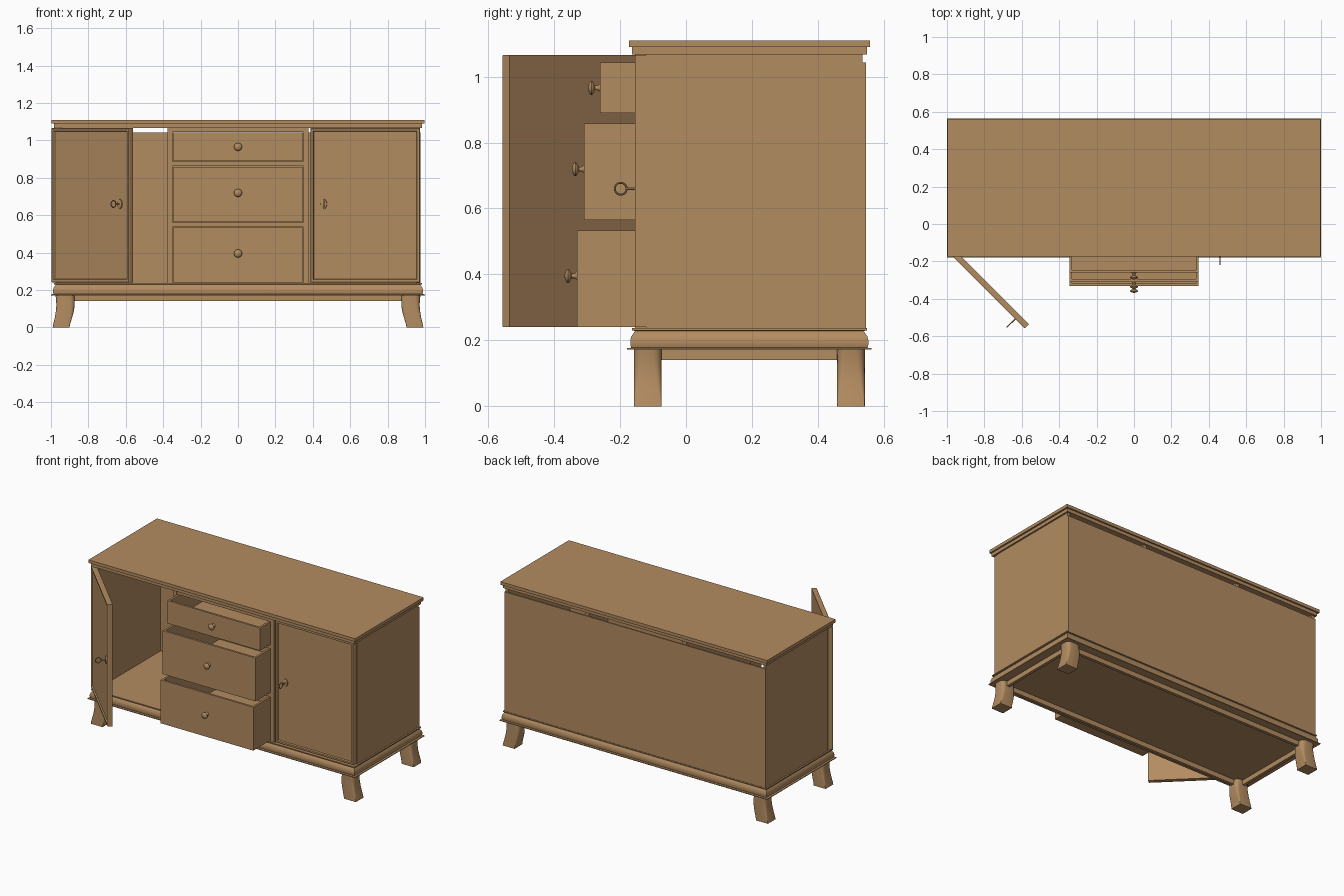
import bpy, bmesh, math
from mathutils import Matrix, Vector

if "Cube" in bpy.data.objects:
    bpy.data.objects.remove(bpy.data.objects["Cube"])

wood = bpy.data.materials.new("warm_brown_wood")
wood.diffuse_color = (0.45, 0.262, 0.119, 1)
wood.use_nodes = True
wood.node_tree.nodes["Principled BSDF"].inputs["Base Color"].default_value = wood.diffuse_color
CY = 0.192          # y centre of the cabinet body


def finish(name, bm, smooth=False, matrix=None):
    bmesh.ops.recalc_face_normals(bm, faces=bm.faces)
    me = bpy.data.meshes.new(name)
    bm.to_mesh(me)
    bm.free()
    me.materials.append(wood)
    ob = bpy.data.objects.new(name, me)
    bpy.context.collection.objects.link(ob)
    if matrix:
        ob.matrix_world = matrix
    if smooth:
        bpy.context.view_layer.objects.active = ob
        bpy.ops.object.select_all(action='DESELECT')
        ob.select_set(True)
        bpy.ops.object.shade_smooth_by_angle(angle=math.radians(40))
    return ob


def add_box(bm, x0, x1, y0, y1, z0, z1):
    m = Matrix.Translation(((x0+x1)/2, (y0+y1)/2, (z0+z1)/2)) @ Matrix.Diagonal((x1-x0, y1-y0, z1-z0, 1))
    return bmesh.ops.create_cube(bm, size=1, matrix=m)['verts']


def box(name, *dims):
    bm = bmesh.new()
    add_box(bm, *dims)
    return finish(name, bm)


def loft(name, rings, smooth=True, matrix=None):
    bm = bmesh.new()
    vs = [[bm.verts.new(p) for p in r] for r in rings]
    n = len(vs[0])
    for a, b in zip(vs, vs[1:]):
        for i in range(n):
            bm.faces.new((a[i], a[(i+1) % n], b[(i+1) % n], b[i]))
    bm.faces.new(vs[0])
    bm.faces.new(vs[-1])
    return finish(name, bm, smooth, matrix)


# Top boards
box("top_board", -0.996, 0.996, CY-0.365, CY+0.366, 1.089, 1.11)
box("top_underboard", -0.985, 0.985, CY-0.356, CY+0.356, 1.067, 1.089)

# Moulded base: (outset beyond body, z)
prof = [(0.023, 0.172), (0.023, 0.177), (0.010, 0.178), (0.013, 0.188), (0.013, 0.200),
        (0.010, 0.212), (0.003, 0.222), (-0.002, 0.229), (0.008, 0.230), (0.008, 0.237)]
loft("base_moulding", [[(sx*(0.976+o), CY+sy*(0.348+o), z)
                        for sx, sy in ((-1, -1), (1, -1), (1, 1), (-1, 1))] for o, z in prof])

# Apron between the legs
for s in (-1, 1):
    box("apron_long", -0.92, 0.92, CY+s*0.305-0.01, CY+s*0.305+0.01, 0.14, 0.173)
    box("apron_short", s*0.93-0.01, s*0.93+0.01, CY-0.315, CY+0.315, 0.14, 0.173)

# Curved legs: rounded at the top, square at the foot
sections = [(0.0, 0.946, 0.045, 0.003), (0.02, 0.942, 0.045, 0.005), (0.05, 0.934, 0.046, 0.01),
            (0.085, 0.926, 0.048, 0.016), (0.12, 0.922, 0.049, 0.022), (0.15, 0.923, 0.05, 0.026),
            (0.175, 0.926, 0.05, 0.028)]


def rounded_rect(cx, cy, hx, hy, r, z):
    pts = []
    for k, (sx, sy) in enumerate(((1, 1), (-1, 1), (-1, -1), (1, -1))):
        for j in range(5):
            a = math.radians(90*k + 22.5*j)
            pts.append((cx+sx*(hx-r)+r*math.cos(a), cy+sy*(hy-r)+r*math.sin(a), z))
    return pts


for sx in (-1, 1):
    for sy in (-1, 1):
        loft("leg", [rounded_rect(sx*c, CY+sy*0.308, h, 0.042, r, z) for z, c, h, r in sections])

# Carcass: sides, dividers, back with a gap at its top
for s in (-1, 1):
    box("side_panel", *sorted((s*0.952, s*0.974)), -0.121, 0.535, 0.236, 1.068)
    box("drawer_divider", *sorted((s*0.35, s*0.378)), -0.155, 0.535, 0.236, 1.068)
box("back_panel", -0.975, 0.975, 0.535, 0.545, 0.236, 1.042)
for z0, z1 in ((0.537, 0.562), (0.862, 0.887), (1.044, 1.068)):
    box("drawer_rail", -0.352, 0.352, -0.153, -0.10, z0, z1)


# Open-topped drawers with turned knobs
knob = [(0.0, 0.013), (0.003, 0.010), (0.008, 0.007), (0.016, 0.007), (0.019, 0.012), (0.022, 0.019),
        (0.026, 0.0215), (0.030, 0.020), (0.034, 0.013), (0.037, 0.004)]
for name, y, z0, z1 in (("top", -0.26, 0.889, 1.042), ("middle", -0.309, 0.565, 0.858),
                        ("bottom", -0.331, 0.241, 0.534)):
    bm = bmesh.new()
    vs = add_box(bm, -0.346, 0.346, y, y+0.6, z0, z1)
    top = max(bm.faces, key=lambda f: f.calc_center_median().z)
    bmesh.ops.inset_region(bm, faces=[top], thickness=0.02)
    cavity = bmesh.ops.extrude_discrete_faces(bm, faces=[top])['faces'][0]
    for v in cavity.verts:
        v.co.z = z0 + 0.015
    finish(name + "_drawer", bm)
    zc = (z0+z1)/2 + (0.008 if name != "top" else 0)
    loft(name + "_knob", [[(r*math.cos(i*math.tau/24), y-d, zc+r*math.sin(i*math.tau/24))
                           for i in range(24)] for d, r in knob])


# Doors: origin at the rear hinge corner, s = direction from hinge to free edge
def door(name, s, matrix):
    bm = bmesh.new()
    add_box(bm, *sorted((0, s*0.585)), -0.033, 0, 0.241, 1.065)
    front = min(bm.faces, key=lambda f: f.calc_center_median().y)
    for th, dep in ((0.004, 0.0), (0.016, 0.0), (0.006, -0.008)):
        bmesh.ops.inset_region(bm, faces=[front], thickness=th, depth=dep)
        if th == 0.004:                      # soften the outer rim
            for v in bm.verts:
                if v.co.y < -0.032 and v not in front.verts[:]:
                    v.co.y = -0.026
    finish(name, bm, False, matrix)
    kx, kz = s*0.513, 0.66
    # oval keyhole plate
    loft(name + "_keyhole_plate", [[(kx+w*math.cos(i*math.tau/24), y, kz+h*math.sin(i*math.tau/24))
         for i in range(24)] for y, w, h in ((-0.024, 0.017, 0.026), (-0.031, 0.016, 0.025),
                                             (-0.033, 0.012, 0.020))], True, matrix)
    # key: stem and ring
    loft(name + "_key_stem", [[(kx+0.0035*math.cos(i*math.tau/10), y, kz+0.0035*math.sin(i*math.tau/10))
         for i in range(10)] for y in (-0.03, -0.059)], True, matrix)
    bm = bmesh.new()
    n, m = 28, 8
    g = []
    for i in range(n):
        a = i*math.tau/n
        g.append([bm.verts.new((kx+0.003*math.sin(j*math.tau/m),
                                -0.076+(0.018+0.003*math.cos(j*math.tau/m))*math.cos(a),
                                kz+(0.018+0.003*math.cos(j*math.tau/m))*math.sin(a))) for j in range(m)])
    for i in range(n):
        for j in range(m):
            bm.faces.new((g[i][j], g[(i+1) % n][j], g[(i+1) % n][(j+1) % m], g[i][(j+1) % m]))
    finish(name + "_key_ring", bm, True, matrix)


door("right_door", -1, Matrix.Translation((0.972, -0.122, 0)))
door("left_door_open", 1, Matrix.Translation((-0.975, -0.122, 0)) @ Matrix.Rotation(math.radians(-45), 4, 'Z'))
